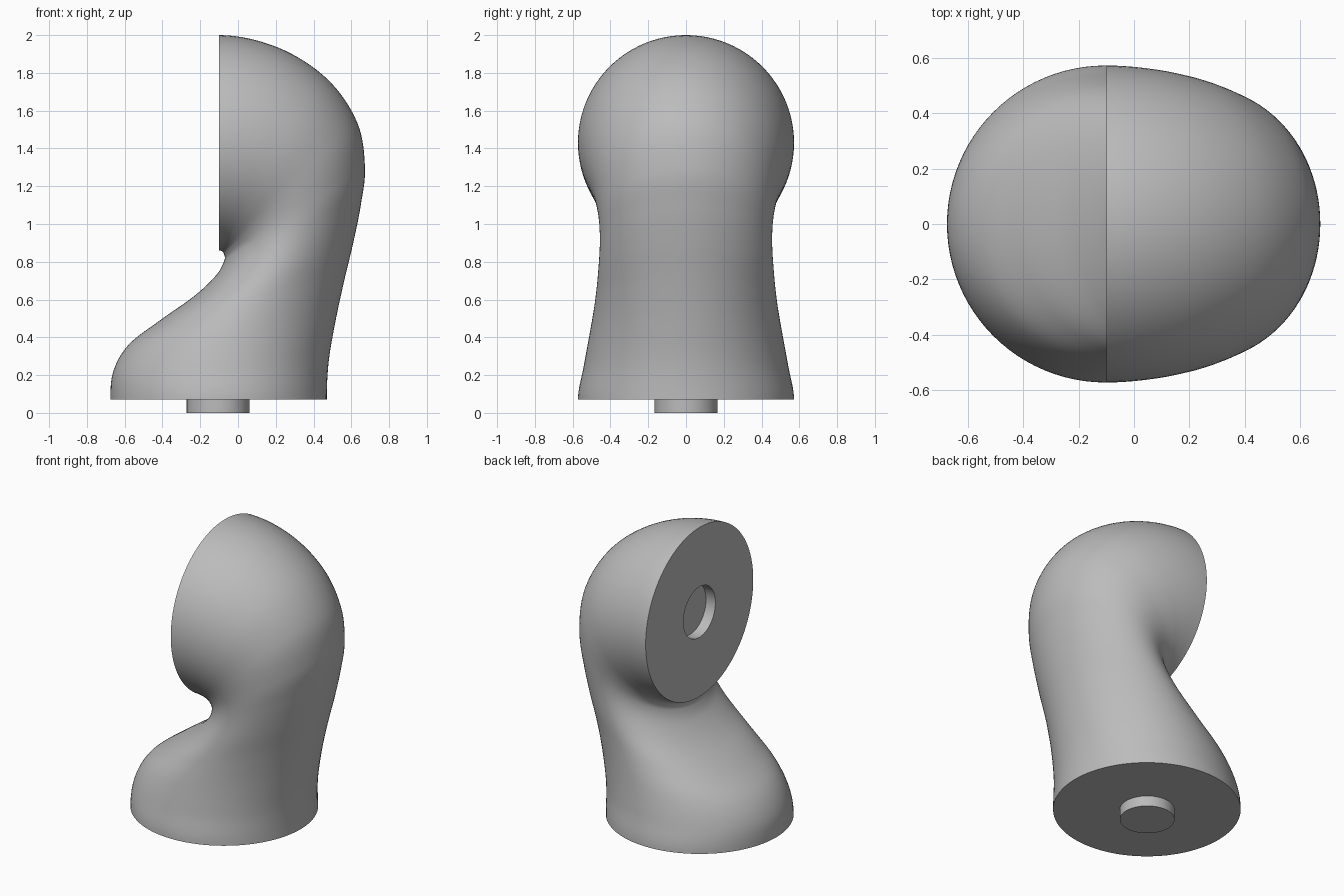
import bpy
import bmesh
from math import cos, sin, pi, radians
from mathutils import Vector

cube = bpy.data.objects.get("Cube")
if cube:
    bpy.data.objects.remove(cube, do_unlink=True)

SEGMENTS = 96
STEPS = 8
BASE_Z = 0.07
FACE_X = -0.10

grey = bpy.data.materials.new("plain grey")
grey.use_nodes = True
grey.diffuse_color = (0.5, 0.5, 0.5, 1)
grey.node_tree.nodes["Principled BSDF"].inputs["Base Color"].default_value = (0.5, 0.5, 0.5, 1)


def finish(obj):
    obj.data.materials.append(grey)
    bpy.ops.object.select_all(action="DESELECT")
    obj.select_set(True)
    bpy.context.view_layer.objects.active = obj
    bpy.ops.object.shade_smooth_by_angle(angle=radians(35))


def spline(a, b, c, d, t):
    return 0.5 * (2 * b + (c - a) * t + (2 * a - 5 * b + 4 * c - d) * t * t
                  + (3 * b - a - 3 * c + d) * t ** 3)


# Bent link: elliptical sections as inner x, z, outer x, z and half width
sections = [
    (-0.675, 0.07, 0.47, 0.07, 0.572),
    (-0.66, 0.22, 0.48, 0.27, 0.542),
    (-0.58, 0.36, 0.515, 0.48, 0.51),
    (-0.42, 0.485, 0.56, 0.69, 0.482),
    (-0.23, 0.62, 0.61, 0.90, 0.464),
    (-0.115, 0.73, 0.65, 1.10, 0.456),
    (-0.073, 0.805, 0.672, 1.30, 0.464),
    (-0.073, 0.838, 0.63, 1.54, 0.49),
    (-0.082, 0.853, 0.47, 1.77, 0.53),
    (-0.09, 0.858, 0.21, 1.935, 0.56),
    (-0.10, 0.86, -0.10, 2.00, 0.572),
]

# Mirrored end sections make the skin leave both flat ends squarely
a, b = sections[1], sections[-2]
first = (a[0], 2 * BASE_Z - a[1], a[2], 2 * BASE_Z - a[3], a[4])
last = (2 * FACE_X - b[0], b[1], 2 * FACE_X - b[2], b[3], b[4])
keys = [first] + sections + [last]

path = []
for k in range(1, len(keys) - 2):
    for s in range(STEPS):
        path.append([spline(*q, s / STEPS) for q in zip(*keys[k - 1:k + 3])])
path.append(sections[-1])

bm = bmesh.new()
rings = []


def add_ring(centre, radius, half_width):
    ring = []
    for n in range(SEGMENTS):
        ang = 2 * pi * n / SEGMENTS
        ring.append(bm.verts.new(centre + radius * cos(ang) + Vector((0, half_width * sin(ang), 0))))
    rings.append(ring)


for ix, iz, ox, oz, w in path:
    inner, outer = Vector((ix, 0, iz)), Vector((ox, 0, oz))
    add_ring((inner + outer) / 2, (outer - inner) / 2, w)

# Round socket sunk into the upright face
for depth in (0, 0.07):
    add_ring(Vector((FACE_X + depth, 0, 1.43)), Vector((0, 0, 0.17)), 0.17)

for r, q in zip(rings, rings[1:]):
    for n in range(SEGMENTS):
        m = (n + 1) % SEGMENTS
        bm.faces.new((r[n], r[m], q[m], q[n]))
bm.faces.new(rings[0])
bm.faces.new(rings[-1])
bmesh.ops.recalc_face_normals(bm, faces=bm.faces)
mesh = bpy.data.meshes.new("bent_link")
bm.to_mesh(mesh)
bm.free()
link = bpy.data.objects.new("bent_link", mesh)
bpy.context.collection.objects.link(link)
finish(link)

# Locating peg under the base
bpy.ops.mesh.primitive_cylinder_add(vertices=64, radius=0.167, depth=0.08,
                                    location=(FACE_X - 0.005, 0, 0.04))
peg = bpy.context.object
peg.name = "locating_peg"
finish(peg)
